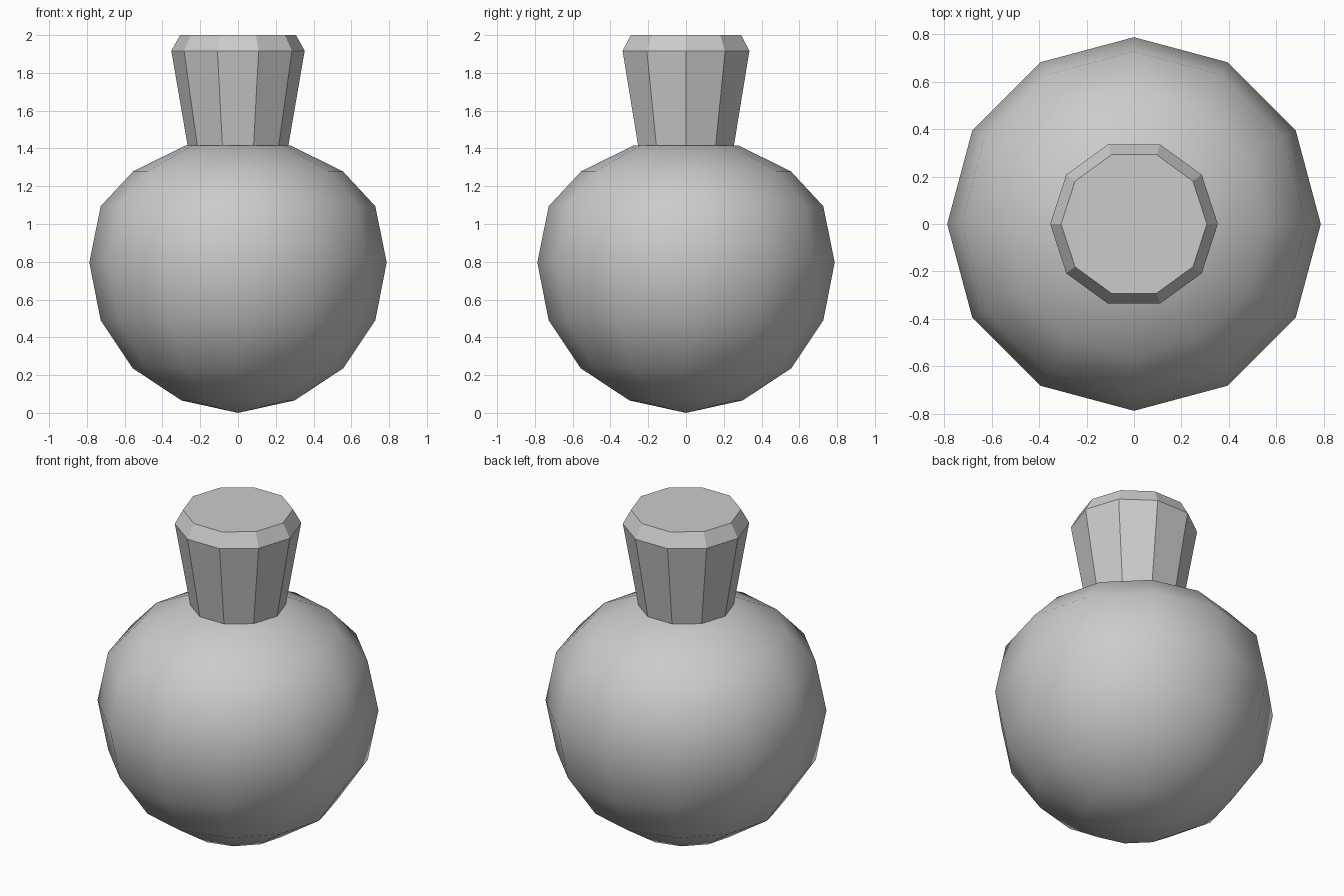
import bpy, bmesh, math

# Remove the default cube
cube = bpy.data.objects.get("Cube")
if cube:
    bpy.data.objects.remove(cube, do_unlink=True)

# Single grey material
grey = bpy.data.materials.new("plain_grey")
grey.use_nodes = True
GREY = (0.6, 0.6, 0.6, 1.0)
grey.diffuse_color = GREY
grey.node_tree.nodes["Principled BSDF"].inputs["Base Color"].default_value = GREY


def lathe(name, profile, sides):
    """Turn a (radius, height) profile, bottom to top, into a capped solid."""
    bm = bmesh.new()
    rings = []
    for r, z in profile:
        if r == 0:
            rings.append([bm.verts.new((0, 0, z))] * sides)
        else:
            angles = [math.tau * i / sides for i in range(sides)]
            rings.append([bm.verts.new((r * math.cos(a), r * math.sin(a), z)) for a in angles])
    for low, high in zip(rings, rings[1:]):
        for i in range(sides):
            j = (i + 1) % sides
            corners = [low[i], low[j], high[j], high[i]]
            bm.faces.new(list(dict.fromkeys(corners)))
    for ring in (rings[0], rings[-1]):
        if len(set(ring)) == sides:
            bm.faces.new(ring)
    bmesh.ops.recalc_face_normals(bm, faces=bm.faces)
    mesh = bpy.data.meshes.new(name)
    bm.to_mesh(mesh)
    bm.free()
    mesh.materials.append(grey)
    obj = bpy.data.objects.new(name, mesh)
    bpy.context.collection.objects.link(obj)
    return obj


# Round flask body: spherical below, slightly flattened shoulder above
body = lathe("flask_body", [(0, 0), (0.30, 0.066), (0.557, 0.236), (0.727, 0.49),
                            (0.787, 0.796), (0.727, 1.094), (0.557, 1.277),
                            (0.28, 1.415)], 12)
bpy.ops.object.select_all(action="DESELECT")
body.select_set(True)
bpy.context.view_layer.objects.active = body
bpy.ops.object.shade_smooth_by_angle(angle=math.radians(40))

# Flared faceted stopper with a bevelled rim
lathe("stopper", [(0.265, 1.405), (0.353, 1.917), (0.307, 2.0)], 10)
